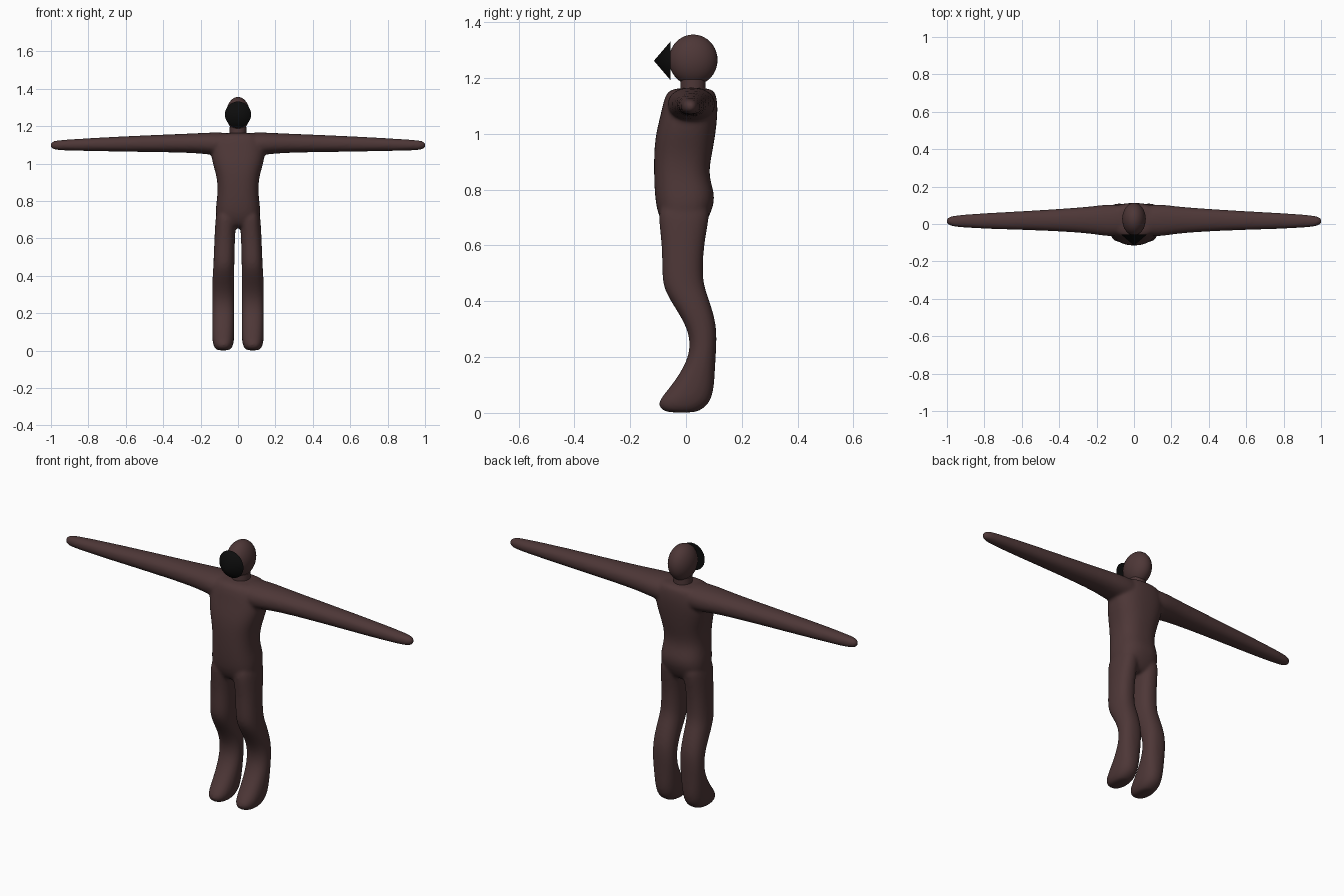
import bpy, bmesh
from math import sin, cos, pi, copysign
from mathutils import Matrix, Vector

if "Cube" in bpy.data.objects:
    bpy.data.objects.remove(bpy.data.objects["Cube"])

SIDES = 32


def material(name, rgb):
    m = bpy.data.materials.new(name)
    m.diffuse_color = (*rgb, 1)
    m.use_nodes = True
    m.node_tree.nodes["Principled BSDF"].inputs["Base Color"].default_value = m.diffuse_color
    return m


skin = material("dark_brown", (0.075, 0.038, 0.038))
black = material("black", (0.004, 0.004, 0.004))


def loft(bm, rows, place, power=2.0):
    """Rows are (position, a_min, a_max, b_min, b_max) rounded sections."""
    rings = []
    for p, a0, a1, b0, b1 in rows:
        ring = []
        for i in range(SIDES):
            t = 2 * pi * i / SIDES
            c, s = cos(t), sin(t)
            u = copysign(abs(c) ** (2 / power), c)
            v = copysign(abs(s) ** (2 / power), s)
            ring.append(bm.verts.new(place(p, (a0 + a1) / 2 + u * (a1 - a0) / 2,
                                           (b0 + b1) / 2 + v * (b1 - b0) / 2)))
        rings.append(ring)
    for r, q in zip(rings, rings[1:]):
        for i in range(SIDES):
            j = (i + 1) % SIDES
            bm.faces.new((r[i], r[j], q[j], q[i]))
    bm.faces.new(rings[0][::-1])
    bm.faces.new(rings[-1])


def finish(name, bm, mat):
    bmesh.ops.recalc_face_normals(bm, faces=bm.faces)
    for f in bm.faces:
        f.smooth = True
    me = bpy.data.meshes.new(name)
    bm.to_mesh(me)
    bm.free()
    me.materials.append(mat)
    ob = bpy.data.objects.new(name, me)
    bpy.context.collection.objects.link(ob)
    return ob


# Torso: z, x range, y range
torso = [(1.166, -.10, .10, -.045, .09), (1.145, -.13, .13, -.075, .11),
         (1.08, -.15, .15, -.088, .115), (1.0, -.136, .136, -.109, .106),
         (.93, -.113, .113, -.115, .094), (.85, -.107, .107, -.115, .078),
         (.78, -.118, .118, -.112, .108), (.72, -.12, .12, -.104, .092),
         (.67, -.10, .10, -.08, .065), (.655, -.07, .07, -.05, .04)]
# Leg with foot: z, x range, y range
leg = [(.76, .01, .115, -.10, .09), (.68, .01, .122, -.097, .08),
       (.60, .017, .126, -.086, .064), (.50, .018, .130, -.086, .059),
       (.45, .02, .132, -.081, .066), (.40, .02, .136, -.055, .085),
       (.32, .02, .138, -.002, .109), (.25, .02, .138, .018, .110),
       (.18, .02, .138, .003, .105), (.10, .02, .138, -.05, .102),
       (.055, .021, .137, -.09, .093), (.028, .026, .132, -.102, .078),
       (.008, .037, .121, -.085, .05), (.001, .05, .108, -.06, .03)]
# Arm: x, y range, z range
arm = [(.0, -.06, .10, 1.04, 1.167), (.14, -.07, .108, 1.045, 1.167),
       (.22, -.05, .093, 1.058, 1.162), (.50, -.034, .074, 1.062, 1.151),
       (.75, -.028, .061, 1.066, 1.139), (.94, -.018, .049, 1.070, 1.127),
       (.985, -.010, .040, 1.074, 1.122), (1.004, .004, .028, 1.085, 1.112)]

# Body: overlapping lofts fused into one soft skin
bm = bmesh.new()
loft(bm, torso, lambda p, a, b: (a, b, p), 2.5)
for s in (-1, 1):
    loft(bm, leg, lambda p, a, b: (s * a, b, p), 2.3)
    loft(bm, arm, lambda p, a, b: (s * p, a, b), 2.2)
body = finish("body", bm, skin)
sub = body.modifiers.new("rounding", 'SUBSURF')
sub.levels = sub.render_levels = 2
rem = body.modifiers.new("fuse", 'REMESH')
rem.mode = 'VOXEL'
rem.voxel_size = 0.008
rem.use_smooth_shade = True
smo = body.modifiers.new("blend", 'SMOOTH')
smo.factor = 0.5
smo.iterations = 8

# Neck
bm = bmesh.new()
bmesh.ops.create_cone(bm, cap_ends=True, segments=SIDES, radius1=.045, radius2=.045,
                      depth=.07, matrix=Matrix.Translation((0, .025, 1.16)))
neck = finish("neck", bm, skin)

# Head
bm = bmesh.new()
bmesh.ops.create_uvsphere(bm, u_segments=32, v_segments=20, radius=1)
bmesh.ops.scale(bm, vec=(.063, .087, .091), verts=bm.verts)
bmesh.ops.translate(bm, vec=(0, .026, 1.265), verts=bm.verts)
finish("head", bm, skin)

# Pointed snout
bm = bmesh.new()
bmesh.ops.create_cone(bm, cap_ends=True, segments=SIDES, radius1=.07, radius2=0, depth=.06,
                      matrix=Matrix.Translation((0, -.085, 1.262)) @ Matrix.Rotation(pi / 2, 4, 'X'))
snout = finish("snout", bm, black)

# Keep the rims of neck and snout crisp
for ob in (neck, snout):
    bpy.ops.object.select_all(action='DESELECT')
    ob.select_set(True)
    bpy.context.view_layer.objects.active = ob
    bpy.ops.object.shade_smooth_by_angle()
